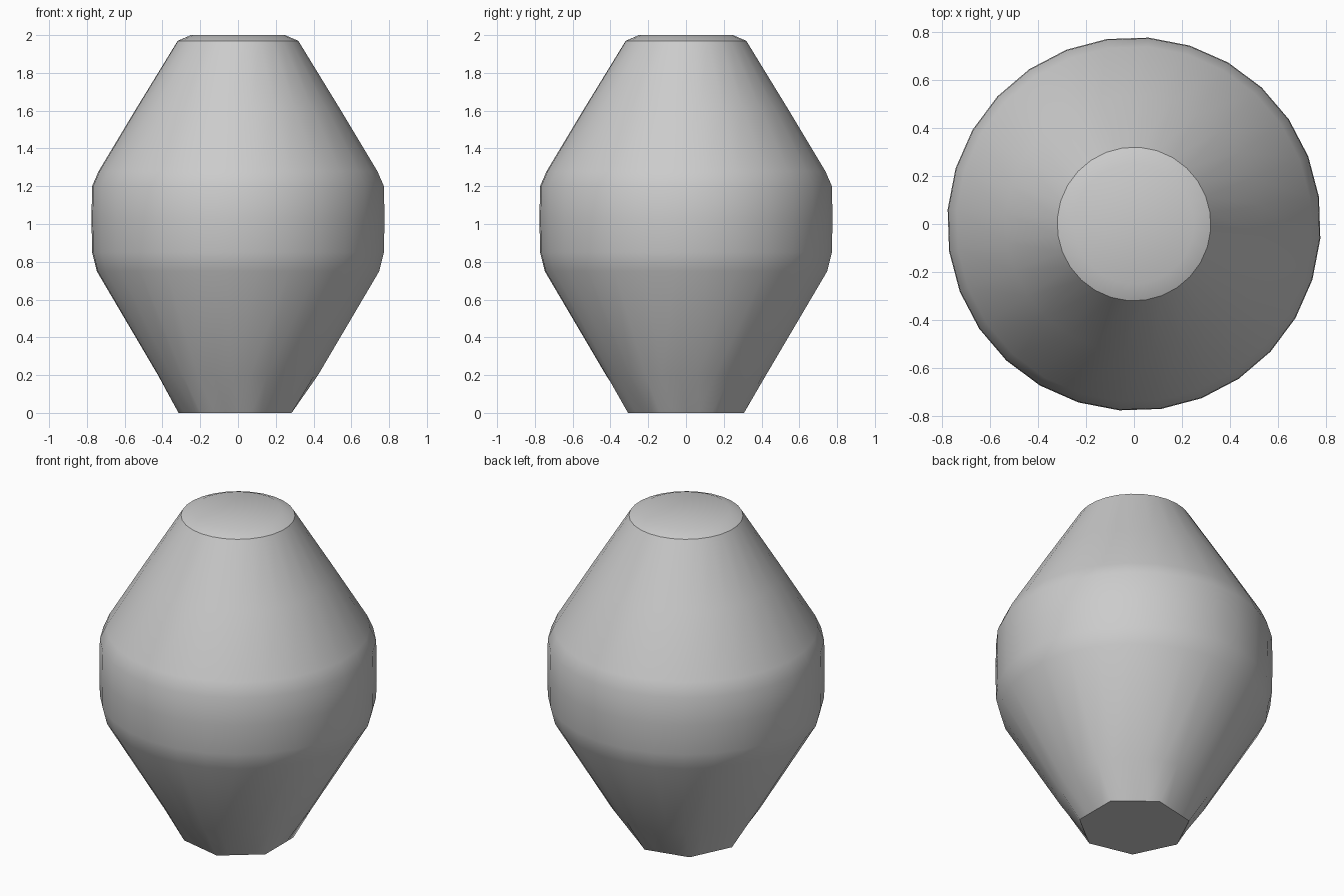
import bpy, bmesh
from math import cos, sin, pi, radians

cube = bpy.data.objects.get("Cube")
if cube:
    bpy.data.objects.remove(cube, do_unlink=True)

SIDES = 28
FOOT_SIDES = 7
STEP = SIDES // FOOT_SIDES

grey = bpy.data.materials.new("plain_grey")
grey.use_nodes = True
colour = (0.6, 0.6, 0.6, 1)
grey.diffuse_color = colour
grey.node_tree.nodes["Principled BSDF"].inputs["Base Color"].default_value = colour


def round_ring(bm, radius, z):
    turn = radians(-4.5)
    angles = [turn + 2 * pi * i / SIDES for i in range(SIDES)]
    return [bm.verts.new((radius * cos(a), radius * sin(a), z)) for a in angles]


def foot_corner(radius, k):
    a = pi + 2 * pi * k / FOOT_SIDES
    return radius * cos(a), radius * sin(a)


# Seven-sided foot outline, split so it joins the rounder body ring
def foot_ring(bm, radius):
    ring = []
    for i in range(SIDES):
        k, t = divmod(i + SIDES // 2, STEP)
        t /= STEP
        # half a turn is not a whole number of foot sides
        (x0, y0), (x1, y1) = foot_corner(radius, k), foot_corner(radius, k + 1)
        ring.append(bm.verts.new((x0 + (x1 - x0) * t, y0 + (y1 - y0) * t, 0)))
    # rotate the list so that entry 0 faces +x like the body rings
    start = max(range(SIDES), key=lambda i: ring[i].co.x - abs(ring[i].co.y))
    return ring[start:] + ring[:start]


# Body: lathe profile from the lower cone to the softly rounded top
profile = [(0.425, 0.2), (0.75, 0.75), (0.775, 0.85), (0.778, 1.03),
           (0.775, 1.2), (0.74, 1.28), (0.535, 1.62), (0.32, 1.97), (0.25, 2.0)]

bm = bmesh.new()
rings = [foot_ring(bm, 0.315)] + [round_ring(bm, r, z) for r, z in profile]
for low, high in zip(rings, rings[1:]):
    for i in range(SIDES):
        j = (i + 1) % SIDES
        bm.faces.new((low[i], low[j], high[j], high[i]))
bm.faces.new(rings[0][::-1])
bm.faces.new(rings[-1])
bmesh.ops.recalc_face_normals(bm, faces=bm.faces)

mesh = bpy.data.meshes.new("body")
bm.to_mesh(mesh)
bm.free()
mesh.materials.append(grey)
body = bpy.data.objects.new("body", mesh)
bpy.context.collection.objects.link(body)

# Smooth sides with a crisp foot and rim
bpy.ops.object.select_all(action="DESELECT")
body.select_set(True)
bpy.context.view_layer.objects.active = body
bpy.ops.object.shade_smooth_by_angle(angle=radians(32))
